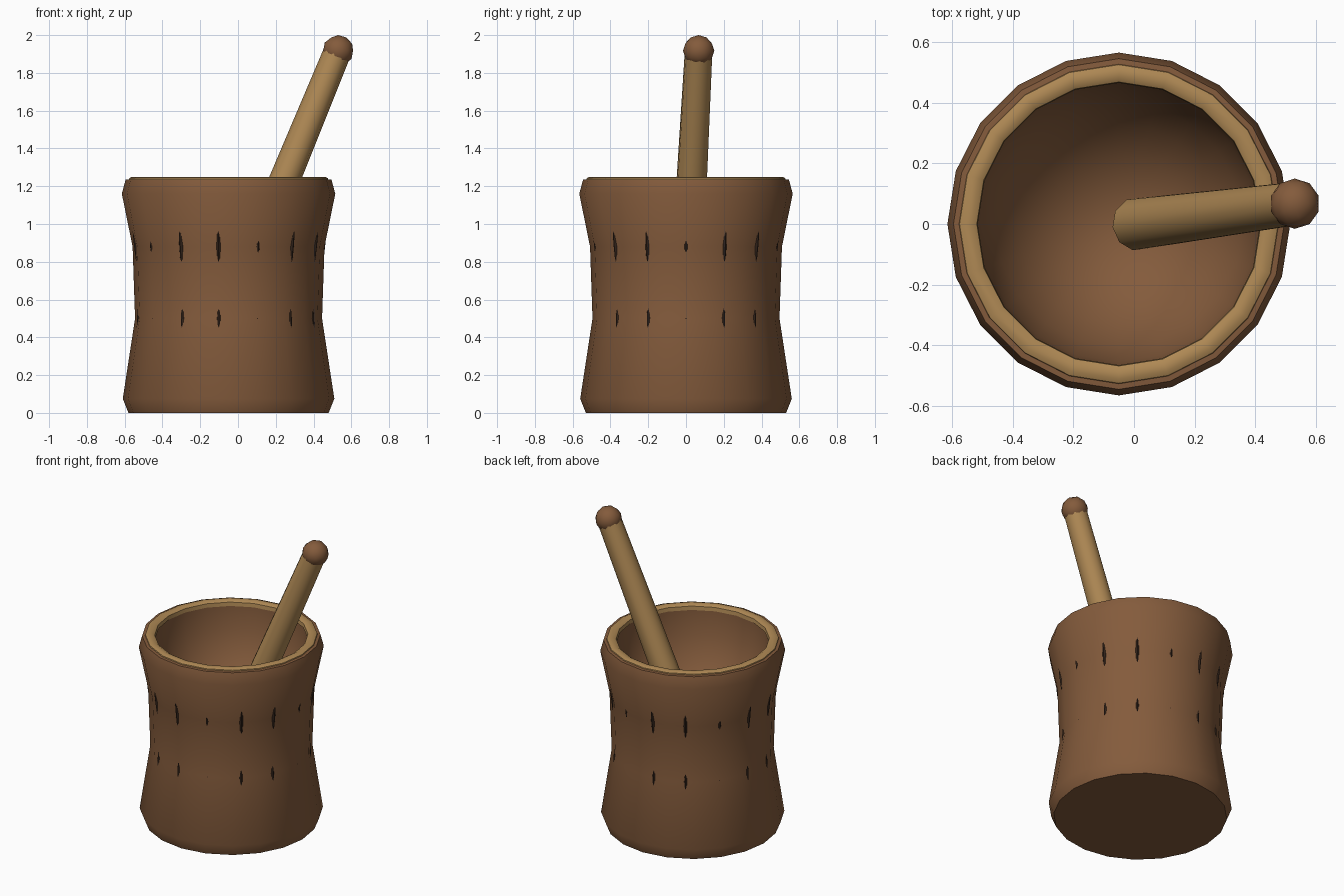
import bpy, bmesh, math
from mathutils import Vector, Matrix

if "Cube" in bpy.data.objects:
    bpy.data.objects.remove(bpy.data.objects["Cube"])


def material(name, rgb):
    m = bpy.data.materials.new(name)
    m.diffuse_color = (*rgb, 1)
    m.use_nodes = True
    m.node_tree.nodes["Principled BSDF"].inputs["Base Color"].default_value = m.diffuse_color
    return m


BROWN = material("brown_wood", (0.23, 0.105, 0.045))
TAN = material("tan_wood", (0.43, 0.25, 0.09))
DARK = material("dark_crack", (0.03, 0.016, 0.01))
CX = -0.05
SIDES = 20


def finish(bm, name, mat, angle=40):
    bmesh.ops.recalc_face_normals(bm, faces=bm.faces)
    me = bpy.data.meshes.new(name)
    bm.to_mesh(me)
    bm.free()
    ob = bpy.data.objects.new(name, me)
    bpy.context.collection.objects.link(ob)
    me.materials.append(mat)
    bpy.ops.object.select_all(action='DESELECT')
    ob.select_set(True)
    bpy.context.view_layer.objects.active = ob
    bpy.ops.object.shade_smooth_by_angle(angle=math.radians(angle))
    return ob


def lathe(name, profile, mat, closed=False):
    """Spin (radius, z) points round the mortar axis; r = 0 is a pole."""
    bm = bmesh.new()
    rings = []
    for r, z in profile:
        n = 1 if r == 0 else SIDES
        rings.append([bm.verts.new((CX + r * math.cos(math.tau * i / SIDES),
                                    r * math.sin(math.tau * i / SIDES), z))
                      for i in range(n)])
    pairs = list(zip(rings, rings[1:]))
    if closed:
        pairs.append((rings[-1], rings[0]))
    for a, b in pairs:
        for i in range(SIDES):
            j = (i + 1) % SIDES
            quad = [a[i % len(a)], a[j % len(a)], b[j % len(b)], b[i % len(b)]]
            bm.faces.new(list(dict.fromkeys(quad)))
    return finish(bm, name, mat)


# Waisted mortar with a rounded bowl
outer = [(0, 0), (0.53, 0), (0.56, 0.075), (0.495, 0.5), (0.508, 0.88),
         (0.565, 1.16), (0.545, 1.235), (0.515, 1.238), (0.47, 1.238)]
bowl = [(0.47 * math.cos(a), 1.2 - 0.57 * math.sin(a))
        for a in [math.radians(15 * k) for k in range(6)]] + [(0, 0.63)]
lathe("mortar_body", outer + bowl, BROWN)

# Pale rim ring
lathe("mortar_rim", [(0.53, 1.225), (0.525, 1.243), (0.51, 1.25), (0.485, 1.25),
                     (0.468, 1.24), (0.465, 1.215)], TAN, closed=True)

# Two rings of dark cracks just breaking the surface
def crack_ring(name, radius, z, half_len, slope):
    bm = bmesh.new()
    depth, width = 0.018, 0.013
    for i in range(15):
        m = (Matrix.Translation((CX, 0, 0))
             @ Matrix.Rotation(math.radians(24 * i), 4, 'Z')
             @ Matrix.Translation((radius - depth, 0, z))
             @ Matrix.Rotation(math.atan(slope), 4, 'Y')
             @ Matrix.Diagonal((depth, width, half_len, 1)))
        bmesh.ops.create_uvsphere(bm, u_segments=12, v_segments=10, radius=1, matrix=m)
    return finish(bm, name, DARK)


crack_ring("upper_cracks", 0.511, 0.88, 0.2, 0.12)
crack_ring("lower_cracks", 0.4955, 0.5, 0.14, -0.055)

# Leaning pestle shaft, slightly tapered
low, top = Vector((0.01, 0, 0.66)), Vector((0.53, 0.067, 1.92))
axis = top - low
place = (Matrix.Translation((low + top) / 2)
         @ axis.to_track_quat('Z', 'Y').to_matrix().to_4x4())
bm = bmesh.new()
bmesh.ops.create_cone(bm, cap_ends=True, segments=10, radius1=0.088, radius2=0.074,
                      depth=axis.length, matrix=place)
finish(bm, "pestle_shaft", TAN)

# Pestle knob
bm = bmesh.new()
bmesh.ops.create_icosphere(bm, subdivisions=2, radius=0.083,
                           matrix=Matrix.Translation((0.53, 0.067, 1.917)))
finish(bm, "pestle_knob", BROWN)
